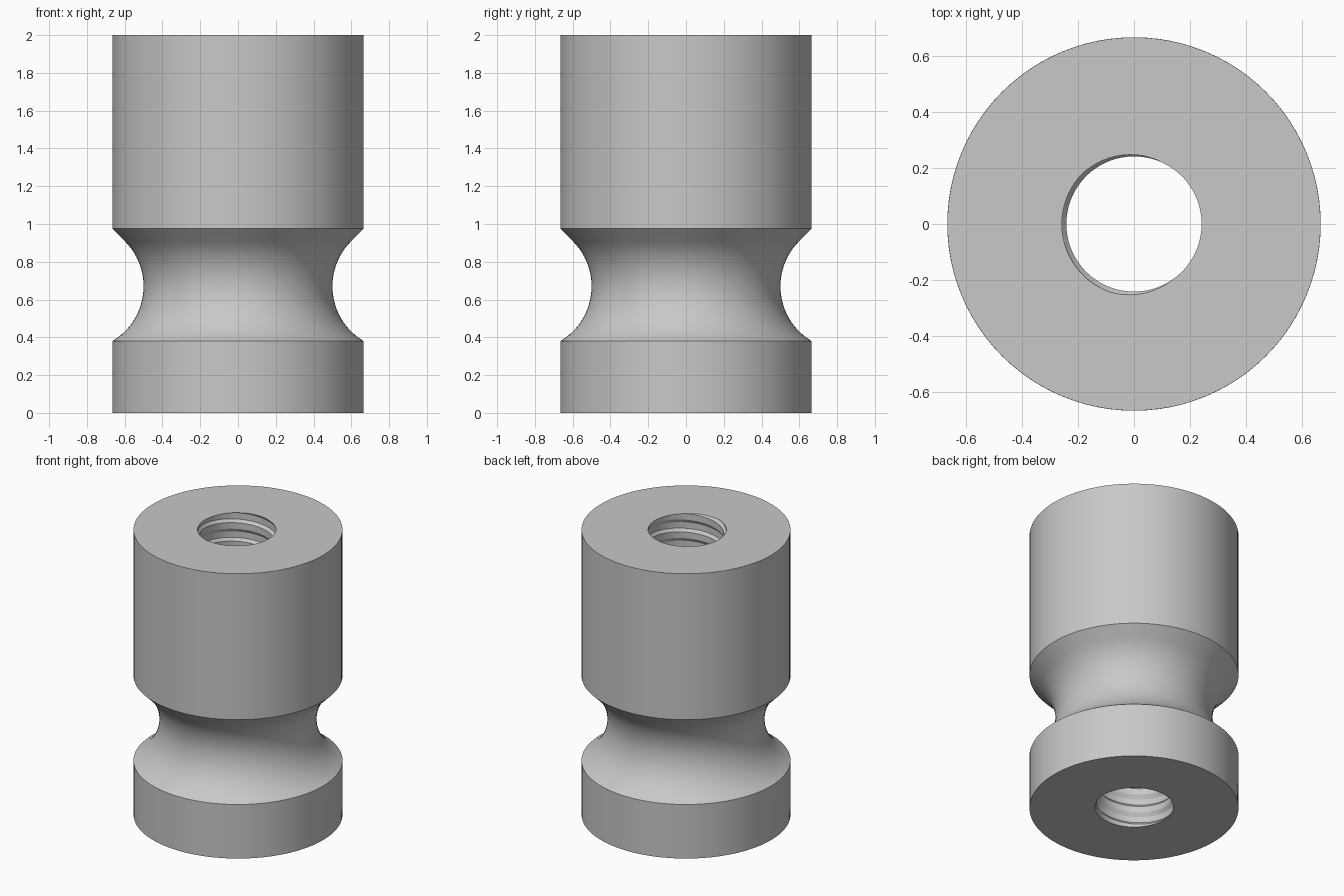
import bpy
import bmesh
from math import sin, cos, pi, radians

cube = bpy.data.objects.get("Cube")
if cube:
    bpy.data.objects.remove(cube, do_unlink=True)

HEIGHT = 2.0
RADIUS = 0.665
SIDES = 96
PITCH = 0.13
CREST, ROOT = 0.241, 0.257

steel = bpy.data.materials.new("Plain grey")
steel.use_nodes = True
grey = (0.58, 0.58, 0.58, 1)
steel.diffuse_color = grey
steel.node_tree.nodes["Principled BSDF"].inputs["Base Color"].default_value = grey

bm = bmesh.new()

# Threaded bore: a helical strip whose last row joins the next turn's first row
thread = [(0, CREST), (0.15, CREST), (0.3, ROOT), (0.62, ROOT), (0.82, CREST)]
turns = 19
z_start = HEIGHT - 17 * PITCH
helix = []
for t in range(turns * SIDES + 1):
    a = 2 * pi * t / SIDES
    helix.append([bm.verts.new((r * cos(a), r * sin(a), z_start + PITCH * (t / SIDES + s)))
                  for s, r in thread])


def helix_vert(t, j):
    return helix[t][j] if j < len(thread) else helix[t + SIDES][0]


for t in range((turns - 1) * SIDES):
    for j in range(len(thread)):
        bm.faces.new((helix_vert(t, j), helix_vert(t, j + 1),
                      helix_vert(t + 1, j + 1), helix_vert(t + 1, j)))

# Trim the bore flush with both ends
for z, up in ((0, -1), (HEIGHT, 1)):
    bmesh.ops.bisect_plane(bm, geom=bm.verts[:] + bm.edges[:] + bm.faces[:], dist=1e-6,
                           plane_co=(0, 0, z), plane_no=(0, 0, up), clear_outer=True)
bmesh.ops.delete(bm, geom=[v for v in bm.verts if not v.link_faces], context='VERTS')

# Outer wall: round groove that leaves the top body along a tangent 45 degree cone
arc_r, arc_x, arc_z = 0.337, 0.837, 0.67
profile = [(RADIUS, 0)]
start, end, steps = radians(239.4), radians(135), 24
for i in range(steps + 1):
    a = start + (end - start) * i / steps
    profile.append((arc_x + arc_r * cos(a), arc_z + arc_r * sin(a)))
profile += [(RADIUS, 0.975), (RADIUS, HEIGHT)]

rings = [[bm.verts.new((r * cos(2 * pi * i / SIDES), r * sin(2 * pi * i / SIDES), z))
          for i in range(SIDES)] for r, z in profile]
for low, high in zip(rings, rings[1:]):
    for i in range(SIDES):
        k = (i + 1) % SIDES
        bm.faces.new((low[i], low[k], high[k], high[i]))

# Flat end faces between the outer rim and the bore
for z in (0, HEIGHT):
    rim = [e for e in bm.edges
           if e.is_boundary and all(abs(v.co.z - z) < 1e-4 for v in e.verts)]
    bmesh.ops.triangle_fill(bm, edges=rim, use_beauty=True, normal=(0, 0, 1 if z else -1))

bmesh.ops.recalc_face_normals(bm, faces=bm.faces[:])
mesh = bpy.data.meshes.new("threaded_spigot")
bm.to_mesh(mesh)
bm.free()
mesh.materials.append(steel)

spigot = bpy.data.objects.new("threaded_spigot", mesh)
bpy.context.collection.objects.link(spigot)
bpy.ops.object.select_all(action='DESELECT')
spigot.select_set(True)
bpy.context.view_layer.objects.active = spigot
bpy.ops.object.shade_smooth_by_angle(angle=radians(25))
